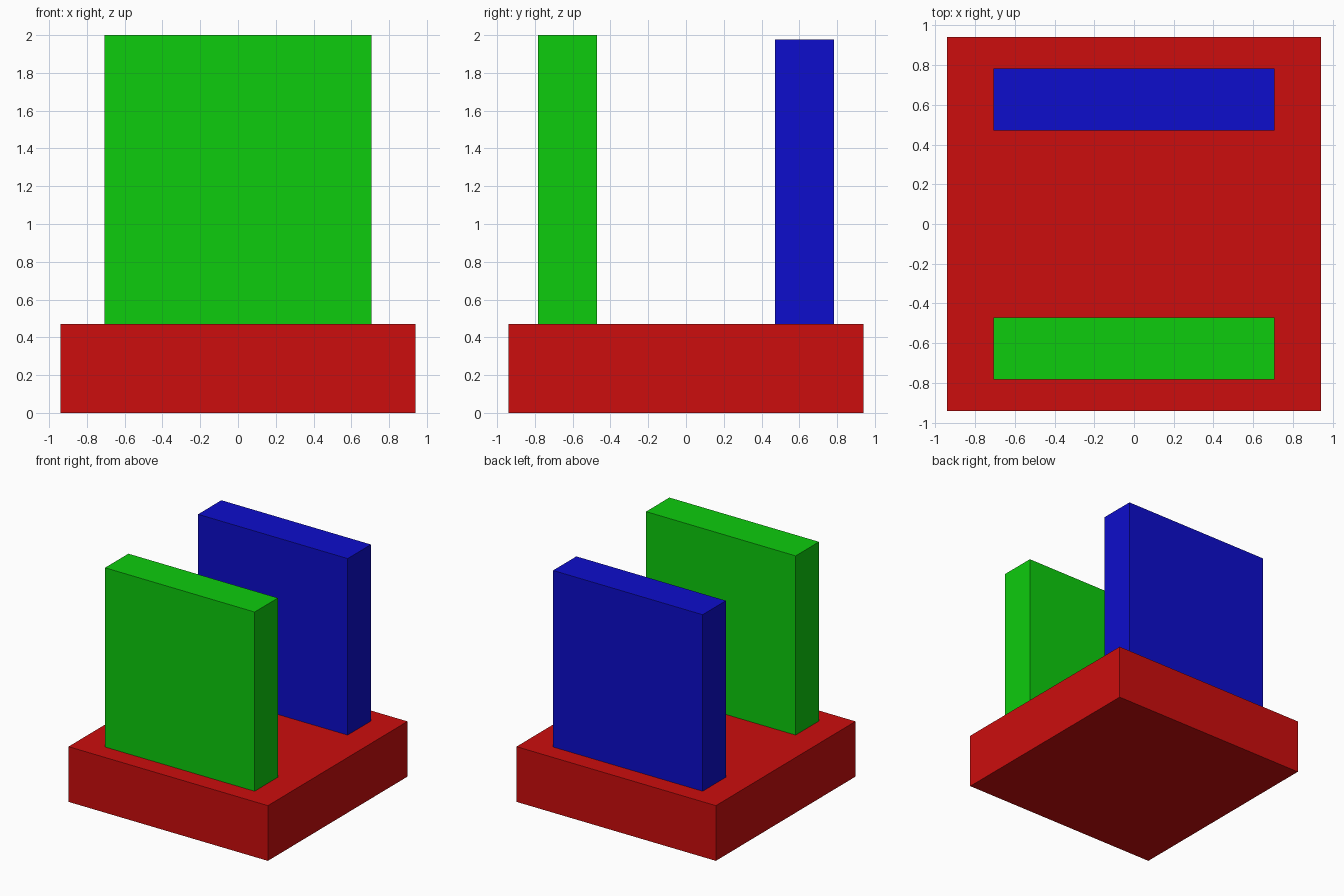
import bpy
from mathutils import Matrix, Vector

default_cube = bpy.data.objects.get("Cube")
if default_cube:
    bpy.data.objects.remove(default_cube, do_unlink=True)

HIGH, LOW = 0.604, 0.004


def make_material(name, rgb):
    mat = bpy.data.materials.new(name)
    mat.use_nodes = True
    color = (*rgb, 1.0)
    mat.diffuse_color = color
    mat.node_tree.nodes["Principled BSDF"].inputs["Base Color"].default_value = color
    return mat


def make_box(name, center_y, size, bottom, mat):
    """Flat-faced box centred on x = 0, standing on the given height."""
    bpy.ops.mesh.primitive_cube_add(size=1)
    box = bpy.context.object
    box.name = box.data.name = name
    center = Vector((0, center_y, bottom + size[2] / 2))
    box.data.transform(Matrix.Translation(center) @ Matrix.Diagonal((*size, 1)))
    box.data.materials.append(mat)
    return box


red = make_material("red", (HIGH, LOW, LOW))
green = make_material("green", (LOW, HIGH, LOW))
blue = make_material("blue", (LOW, LOW, HIGH))

# Square base slab
BASE_TOP = 0.471
make_box("base", 0, (1.882, 1.882, BASE_TOP), 0, red)

# Upright panels, the back one slightly shorter
WIDTH, DEPTH, OFFSET = 1.412, 0.314, 0.627
make_box("front_panel", -OFFSET, (WIDTH, DEPTH, 2.0 - BASE_TOP), BASE_TOP, green)
make_box("back_panel", OFFSET, (WIDTH, DEPTH, 1.977 - BASE_TOP), BASE_TOP, blue)
